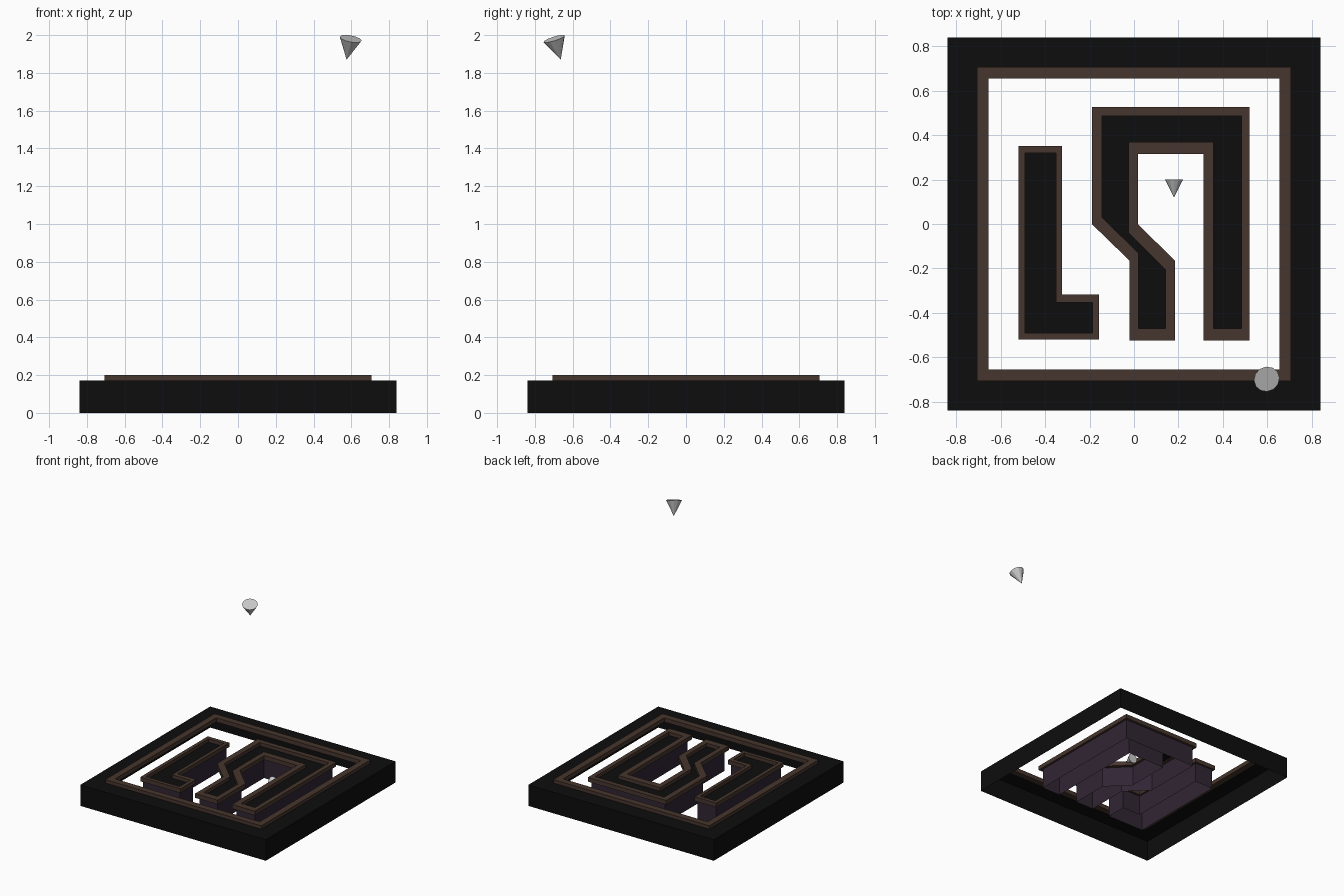
import bpy, bmesh
from mathutils import Vector

if "Cube" in bpy.data.objects:
    bpy.data.objects.remove(bpy.data.objects["Cube"])


def mat(name, r, g, b):
    m = bpy.data.materials.new(name)
    m.diffuse_color = (r, g, b, 1)
    m.use_nodes = True
    m.node_tree.nodes["Principled BSDF"].inputs["Base Color"].default_value = m.diffuse_color
    return m


BLACK = mat("black", .004, .004, .004)
BROWN = mat("brown", .062, .036, .026)
PURPLE = mat("dark_purple", .03, .019, .034)
GREY = mat("light_grey", .6, .6, .6)


def finish(name, bm, material, fix=True):
    if fix:
        bmesh.ops.recalc_face_normals(bm, faces=bm.faces[:])
    me = bpy.data.meshes.new(name)
    bm.to_mesh(me)
    bm.free()
    me.materials.append(material)
    ob = bpy.data.objects.new(name, me)
    bpy.context.collection.objects.link(ob)
    return ob


def bands(name, loops, material, closed=False):
    """Quad bands between successive (outline, height) loops."""
    bm = bmesh.new()
    rows = [[bm.verts.new((x, y, z)) for x, y in pts] for pts, z in loops]
    pairs = list(zip(rows, rows[1:]))
    if closed:
        pairs.append((rows[-1], rows[0]))
    for a, b in pairs:
        n = len(a)
        for i in range(n):
            j = (i + 1) % n
            bm.faces.new((a[i], a[j], b[j], b[i]))
    return finish(name, bm, material)


def trim(name, outer, inner):
    return bands(name, [(outer, .165), (outer, .2), (inner, .2), (inner, .165)],
                 BROWN, True)


def lid(name, pts, z):
    bm = bmesh.new()
    f = bm.faces.new([bm.verts.new((x, y, z)) for x, y in pts])
    f.normal_update()
    if f.normal.z < 0:
        f.normal_flip()
    bmesh.ops.triangulate(bm, faces=[f])
    return finish(name, bm, BLACK, False)


def square(r):
    return [(-r, -r), (r, -r), (r, r), (-r, r)]


def hollow_block(name, outer, inner):
    """Open-bottomed block: walls, recessed lid and overhanging rim."""
    mid = [((a + c) / 2, (b + d) / 2) for (a, b), (c, d) in zip(outer, inner)]
    bands(name + "_walls", [(mid, 0), (mid, .168)], PURPLE)
    lid(name + "_lid", mid, .172)
    trim(name + "_rim", outer, inner)


# Hollow square frame with its raised rim
bands("frame_shell", [(square(.84), 0), (square(.84), .172), (square(.685), .172)], BLACK)
trim("frame_rim", square(.707), square(.655))


# Bent block on the left
def elbow(x0, x1, x2, y0, y1, y2):
    return [(x0, y0), (x2, y0), (x2, y1), (x1, y1), (x1, y2), (x0, y2)]


hollow_block("corner_block",
             elbow(-.52, -.325, -.157, -.52, -.317, .352),
             elbow(-.49, -.352, -.187, -.49, -.353, .32))

# Arched block with a kinked left leg
arch_outer = [(-.19, .527), (.52, .527), (.52, -.525), (.313, -.525),
              (.313, .315), (.017, .315), (.017, 0), (.184, -.165),
              (.184, -.525), (-.02, -.525), (-.02, -.165), (-.19, 0)]
arch_inner = [(-.143, .486), (.483, .486), (.483, -.47), (.358, -.47),
              (.358, .37), (-.025, .37), (-.025, -.038), (.142, -.207),
              (.142, -.47), (.021, -.47), (.021, -.133), (-.143, .03)]
hollow_block("arch_block", arch_outer, arch_inner)


# Small cones: one floating above, one lying between the arch legs
def cone(name, tip, base, radius):
    tip, base = Vector(tip), Vector(base)
    axis = tip - base
    bm = bmesh.new()
    bmesh.ops.create_cone(bm, cap_ends=True, segments=12, radius1=radius,
                          radius2=0, depth=axis.length)
    ob = finish(name, bm, GREY)
    ob.location = (tip + base) / 2
    ob.rotation_mode = 'QUATERNION'
    ob.rotation_quaternion = Vector((0, 0, 1)).rotation_difference(axis)


cone("floating_cone", (.575, -.663, 1.87), (.597, -.698, 1.981), .059)
cone("lying_cone", (.18, .12, .075), (.18, .2, .075), .041)
